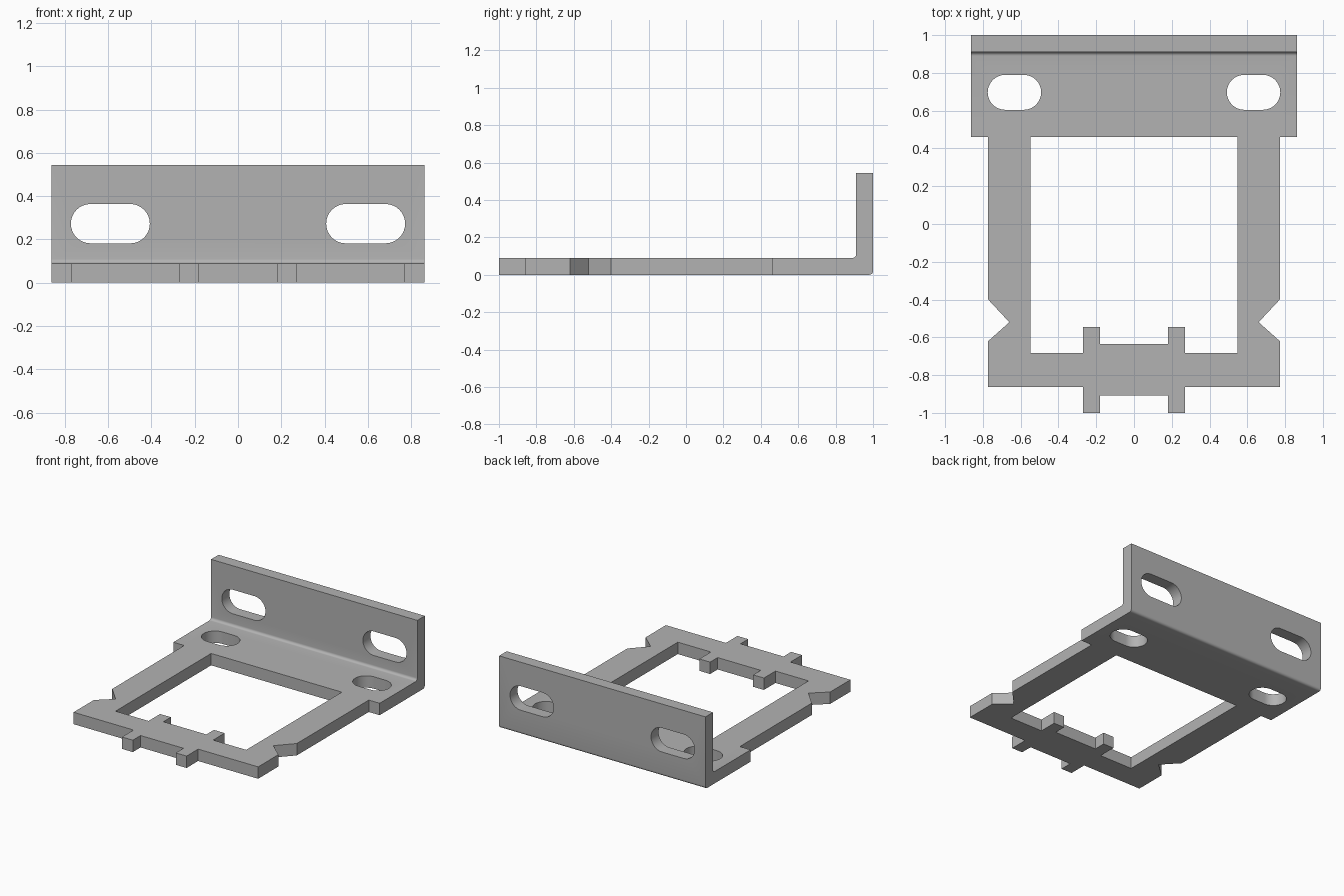
import bpy, bmesh, math
from mathutils import Vector

cube = bpy.data.objects.get("Cube")
if cube:
    bpy.data.objects.remove(cube, do_unlink=True)

T = 0.09                  # sheet thickness
HALF_W = 0.863            # half width of the angled flange
BACK, HEIGHT = 1.0, 0.545

steel = bpy.data.materials.new("grey steel")
steel.use_nodes = True
COLOUR = (0.45, 0.45, 0.45, 1)
steel.diffuse_color = COLOUR
steel.node_tree.nodes["Principled BSDF"].inputs["Base Color"].default_value = COLOUR


def prism(name, outline, direction):
    """Extrude a closed 3D outline along a direction."""
    bm = bmesh.new()
    face = bm.faces.new([bm.verts.new(p) for p in outline])
    new = bmesh.ops.extrude_face_region(bm, geom=[face])["geom"]
    verts = [g for g in new if isinstance(g, bmesh.types.BMVert)]
    bmesh.ops.translate(bm, verts=verts, vec=Vector(direction))
    bmesh.ops.recalc_face_normals(bm, faces=bm.faces)
    mesh = bpy.data.meshes.new(name)
    bm.to_mesh(mesh)
    bm.free()
    mesh.materials.append(steel)
    obj = bpy.data.objects.new(name, mesh)
    bpy.context.collection.objects.link(obj)
    return obj


def arc(cx, cy, r, start, end, steps):
    angles = [math.radians(start + (end - start) * i / steps) for i in range(steps + 1)]
    return [(cx + r * math.cos(a), cy + r * math.sin(a)) for a in angles]


def slot(cx, cy, length, r):
    """Outline of a round-ended slot."""
    d = length / 2 - r
    return arc(cx + d, cy, r, -90, 90, 16) + arc(cx - d, cy, r, 90, 270, 16)


def combine(target, other, operation):
    other.hide_render = True
    mod = target.modifiers.new(operation, "BOOLEAN")
    mod.operation, mod.solver, mod.object = operation, "EXACT", other
    bpy.context.view_layer.objects.active = target
    bpy.ops.object.modifier_apply(modifier=mod.name)
    bpy.data.objects.remove(other, do_unlink=True)


# Bent flange: L-shaped section with rounded bend, swept across x
R = 0.02
section = [(0.46, 0)] + arc(BACK - R, R, R, -90, 0, 6)
section += [(BACK, HEIGHT), (BACK - T, HEIGHT)]
section += arc(BACK - T - R, T + R, R, 0, -90, 6) + [(0.46, T)]
bracket = prism("mounting_bracket", [(-HALF_W, y, z) for y, z in section], (2 * HALF_W, 0, 0))

# Flat U-shaped frame with side notches and front tabs, mirrored about x = 0
half = [(0.18, -0.908), (0.18, -1), (0.27, -1), (0.27, -0.862), (0.772, -0.862),
        (0.772, -0.62), (0.66, -0.52), (0.772, -0.4), (0.772, 0.52), (0.547, 0.52),
        (0.547, -0.683), (0.27, -0.683), (0.27, -0.545), (0.18, -0.545), (0.18, -0.635)]
outline = half + [(-x, y) for x, y in reversed(half)]
# The frame's legs end inside the flange so the two merge without a seam
frame = prism("frame", [(x, y, 0) for x, y in outline], (0, 0, T))
combine(bracket, frame, "UNION")

# Slots through the base and the upright wall
for side in (-1, 1):
    base = slot(side * 0.633, 0.697, 0.283, 0.0925)
    combine(bracket, prism("base_slot_cutter", [(x, y, -0.1) for x, y in base],
                           (0, 0, 0.3)), "DIFFERENCE")
    wall = slot(side * 0.59, 0.273, 0.365, 0.091)
    combine(bracket, prism("wall_slot_cutter", [(x, 0.8, z) for x, z in wall],
                           (0, 0.3, 0)), "DIFFERENCE")

bpy.ops.object.select_all(action="DESELECT")
bracket.select_set(True)
bpy.context.view_layer.objects.active = bracket
bpy.ops.object.shade_smooth_by_angle(angle=math.radians(30))
